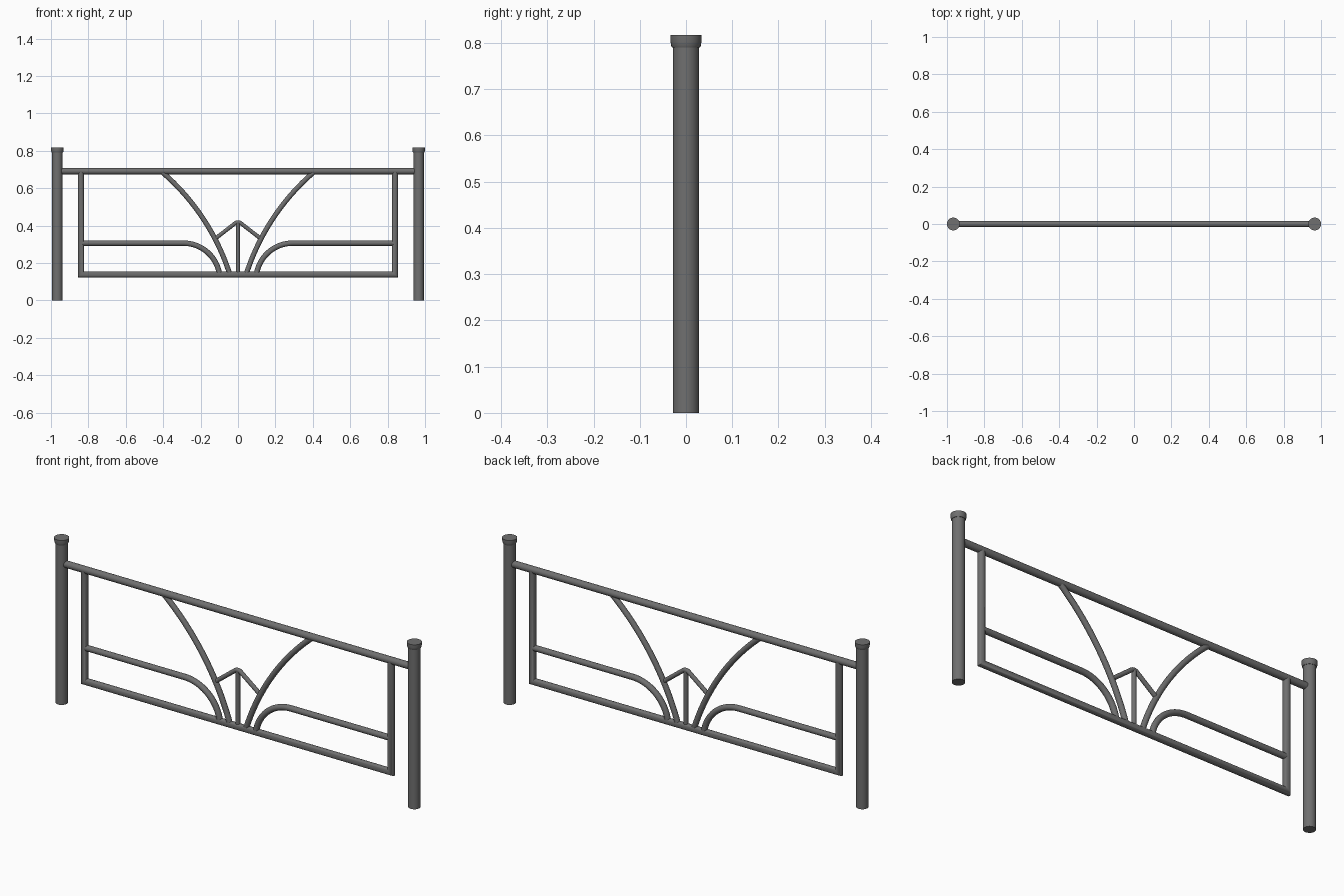
import bpy, bmesh, math
from mathutils import Vector

cube = bpy.data.objects.get("Cube")
if cube:
    bpy.data.objects.remove(cube, do_unlink=True)

metal = bpy.data.materials.new("dark_grey_metal")
metal.use_nodes = True
colour = (0.16, 0.16, 0.16, 1)
metal.diffuse_color = colour
metal.node_tree.nodes["Principled BSDF"].inputs["Base Color"].default_value = colour


def finish(bm, name, angle=40):
    bmesh.ops.recalc_face_normals(bm, faces=bm.faces)
    mesh = bpy.data.meshes.new(name)
    bm.to_mesh(mesh)
    bm.free()
    mesh.materials.append(metal)
    ob = bpy.data.objects.new(name, mesh)
    bpy.context.collection.objects.link(ob)
    bpy.ops.object.select_all(action='DESELECT')
    ob.select_set(True)
    bpy.context.view_layer.objects.active = ob
    bpy.ops.object.shade_smooth_by_angle(angle=math.radians(angle))
    return ob


def tube(name, path, radius, sides=20):
    """Sweep a circle along an (x, z) path with mitred corners."""
    pts = [Vector(p) for p in path]
    bm = bmesh.new()
    rings = []
    for i, p in enumerate(pts):
        before = (p - pts[i - 1]).normalized() if i else None
        after = (pts[i + 1] - p).normalized() if i < len(pts) - 1 else None
        before, after = before or after, after or before
        along = (before + after).normalized()
        side = Vector((-along.y, along.x)) / along.dot(before)
        ring = []
        for k in range(sides):
            a = math.tau * k / sides
            q = p + side * radius * math.cos(a)
            ring.append(bm.verts.new((q.x, radius * math.sin(a), q.y)))
        rings.append(ring)
    for r, s in zip(rings, rings[1:]):
        for k in range(sides):
            n = (k + 1) % sides
            bm.faces.new((r[k], r[n], s[n], s[k]))
    bm.faces.new(rings[0])
    bm.faces.new(rings[-1])
    return finish(bm, name)


def lathe(name, profile, x, sides=32):
    """Spin an (r, z) profile about a vertical axis at x."""
    bm = bmesh.new()
    verts = [bm.verts.new((r, 0, z)) for r, z in profile]
    edges = [bm.edges.new(pair) for pair in zip(verts, verts[1:])]
    bmesh.ops.spin(bm, geom=verts + edges, axis=(0, 0, 1), cent=(0, 0, 0),
                   angle=math.tau, steps=sides)
    bmesh.ops.remove_doubles(bm, verts=bm.verts, dist=1e-5)
    bmesh.ops.translate(bm, verts=bm.verts, vec=(x, 0, 0))
    return finish(bm, name)


def arc(cx, cz, r, start, end, steps=20):
    angles = [math.radians(start + (end - start) * i / steps) for i in range(steps + 1)]
    return [(cx + r * math.cos(a), cz + r * math.sin(a)) for a in angles]


def bowed(a, b, rise, steps=24):
    """Circular arc from a to b, bulging by rise to the left of travel."""
    a, b = Vector(a), Vector(b)
    chord = b - a
    left = Vector((-chord.y, chord.x)).normalized()
    r = (chord.length ** 2 / 4 + rise ** 2) / (2 * rise)
    centre = (a + b) / 2 + left * (rise - r)
    half = math.asin(chord.length / 2 / r)
    mid = math.atan2(left.y, left.x)
    return arc(centre.x, centre.y, r, math.degrees(mid + half), math.degrees(mid - half), steps)


# Frame: long top rail and a mitred U hanging below it
tube("top_rail", [(-0.95, 0.691), (0.95, 0.691)], 0.017)
tube("lower_frame", [(-0.84, 0.69), (-0.84, 0.139), (0.84, 0.139), (0.84, 0.69)], 0.0165)

# Mirrored parts
for s, label in ((1, "left"), (-1, "right")):
    # Post and its flared cap
    lathe(label + "_post", [(0, 0), (0.028, 0), (0.028, 0.8), (0, 0.8)], s * 0.966)
    lathe(label + "_post_cap", [(0, 0.79), (0.03, 0.79), (0.032, 0.794), (0.0335, 0.803),
                                (0.034, 0.817), (0, 0.817)], s * 0.966)
    # Large bowed bar reaching up to the top rail
    bow = bowed((-0.044, 0.14), (-0.41, 0.69), -0.046)
    tube(label + "_bowed_bar", [(-s * x, z) for x, z in bow], 0.0135)
    # Middle rail turning down into the bottom rail
    bend = [(-0.84, 0.306)] + arc(-0.292, 0.111, 0.195, 90, 8)
    tube(label + "_middle_rail", [(-s * x, z) for x, z in bend], 0.0145)

# Central upright under a rounded peak
tube("centre_upright", [(0, 0.14), (0, 0.418)], 0.0105)
peak = arc(0, 0.394, 0.024, 128, 52, 8)
tube("centre_peak", [(-0.123, 0.329)] + peak + [(0.123, 0.329)], 0.0105)
